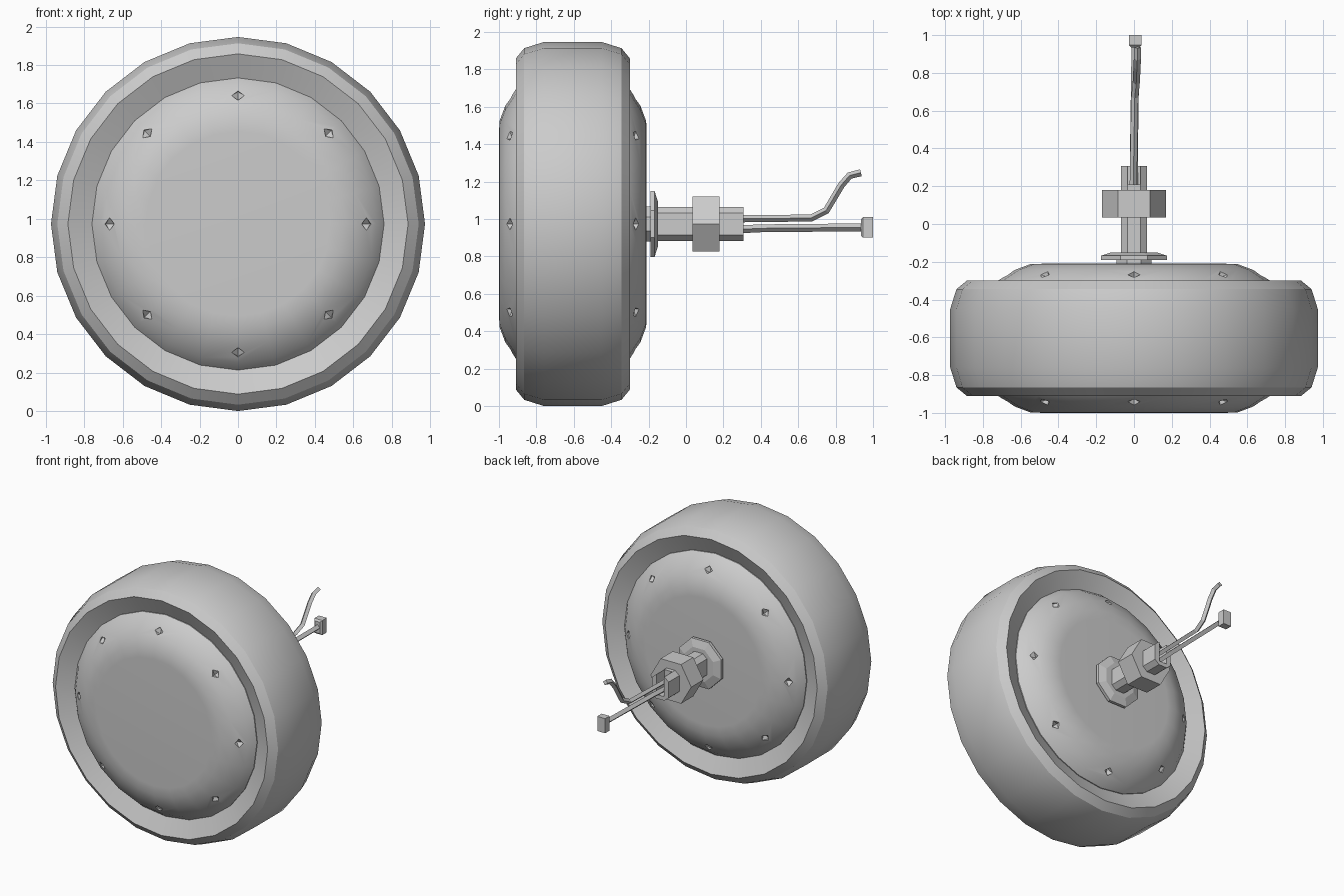
import bpy, bmesh, math
from mathutils import Vector, Matrix

cube = bpy.data.objects.get("Cube")
if cube:
    bpy.data.objects.remove(cube, do_unlink=True)

AXIS_Z = 0.973   # height of the wheel axis
MID_Y = -0.605   # middle plane of the wheel

grey = bpy.data.materials.new("plain_grey")
grey.use_nodes = True
GREY = (0.6, 0.6, 0.6, 1)
grey.diffuse_color = GREY
grey.node_tree.nodes["Principled BSDF"].inputs["Base Color"].default_value = GREY


def finish(name, bm, at_axis=True):
    """Turn a bmesh into a grey object on the wheel axis."""
    bmesh.ops.recalc_face_normals(bm, faces=bm.faces)
    mesh = bpy.data.meshes.new(name)
    bm.to_mesh(mesh)
    bm.free()
    mesh.materials.append(grey)
    obj = bpy.data.objects.new(name, mesh)
    bpy.context.collection.objects.link(obj)
    if at_axis:
        obj.location.z = AXIS_Z
    return obj


def activate(obj):
    bpy.ops.object.select_all(action='DESELECT')
    obj.select_set(True)
    bpy.context.view_layer.objects.active = obj


def smooth(obj, degrees=30):
    activate(obj)
    bpy.ops.object.shade_smooth_by_angle(angle=math.radians(degrees))


def lathe(name, profile, sides, closed=False, turn=0.0):
    """Spin (radius, y) points about the y axis."""
    bm = bmesh.new()
    verts = [bm.verts.new((r, y, 0)) for r, y in profile]
    pairs = list(zip(verts, verts[1:]))
    if closed:
        pairs.append((verts[-1], verts[0]))
    edges = [bm.edges.new(p) for p in pairs]
    bmesh.ops.spin(bm, geom=verts + edges, axis=(0, 1, 0), cent=(0, 0, 0),
                   angle=math.tau, steps=sides)
    bmesh.ops.remove_doubles(bm, verts=bm.verts, dist=0.0005)
    bmesh.ops.rotate(bm, verts=bm.verts, matrix=Matrix.Rotation(turn, 3, 'Y'))
    return finish(name, bm)


def box(bm, low, high):
    low, high = Vector(low), Vector(high)
    made = bmesh.ops.create_cube(bm, size=1)["verts"]
    for v in made:
        v.co = (low + high) / 2 + v.co * (high - low)
    return made


def carve(target, cutter):
    """Cut one object out of another, then discard the cutter."""
    cutter.hide_render = True
    mod = target.modifiers.new("cut", 'BOOLEAN')
    mod.operation = 'DIFFERENCE'
    mod.solver = 'EXACT'
    mod.object = cutter
    activate(target)
    bpy.ops.object.modifier_apply(modifier=mod.name)
    bpy.data.objects.remove(cutter, do_unlink=True)


def mirrored(half):
    """Complete a front profile with its reflection in the wheel plane."""
    return half + [(r, 2 * MID_Y - y) for r, y in reversed(half)]


# Tyre with bevelled shoulders and dished side rings
tyre = lathe("tyre", mirrored([(0.73, -0.84), (0.885, -0.91), (0.94, -0.865),
                               (0.973, -0.76)]), 24, closed=True)
smooth(tyre)

# Domed hub drum
hub = lathe("hub", mirrored([(0, -1.0), (0.48, -1.0), (0.55, -0.997), (0.63, -0.967),
                             (0.72, -0.91), (0.76, -0.86)]), 24)

# Diamond shaped bolt dents on both faces of the hub
bm = bmesh.new()
for side in (-1, 1):
    for i in range(8):
        spot = (Matrix.Rotation(i * math.tau / 8, 4, 'Y')
                @ Matrix.Translation((0.668, MID_Y + side * 0.338, 0))
                @ Matrix.Rotation(side * math.radians(30), 4, 'Z')
                @ Matrix.Rotation(math.radians(90), 4, 'X'))
        for flip in (0, math.pi):
            bmesh.ops.create_cone(bm, segments=4, radius1=0.034, radius2=0, depth=0.04,
                                  matrix=spot @ Matrix.Rotation(flip, 4, 'X')
                                  @ Matrix.Translation((0, 0, 0.02)))
bmesh.ops.remove_doubles(bm, verts=bm.verts, dist=0.0005)
# drop the shared inner squares so each dent cutter is one closed solid
bmesh.ops.delete(bm, geom=[f for f in bm.faces if len(f.verts) == 4], context='FACES_ONLY')
carve(hub, finish("dent_cutter", bm))
smooth(hub)

# Axle washer with its collar
lathe("washer", [(0, -0.22), (0.1, -0.22), (0.1, -0.19), (0.19, -0.19), (0.19, -0.168),
                 (0.13, -0.15), (0, -0.15)], 8, turn=math.pi / 8)

# Flat sided axle, slotted at its end for the cables
bm = bmesh.new()
outline = [(0.07, -0.06), (0.07, 0.06), (0.035, 0.09),
           (-0.035, 0.09), (-0.07, 0.06), (-0.07, -0.06), (-0.035, -0.09), (0.035, -0.09)]
face = bm.faces.new([bm.verts.new((x, -0.17, z)) for x, z in outline])
new = bmesh.ops.extrude_face_region(bm, geom=[face])["geom"]
bmesh.ops.translate(bm, vec=(0, 0.477, 0), verts=[g for g in new if isinstance(g, bmesh.types.BMVert)])
axle = finish("axle", bm)
bm = bmesh.new()
box(bm, (-0.032, 0.21, -0.06), (0.032, 0.4, 0.2))
carve(axle, finish("slot_cutter", bm))

# Hexagonal nut
lathe("axle_nut", [(0, 0.035), (0.17, 0.035), (0.17, 0.18), (0, 0.18)], 6)


def cable(name, points, radius):
    curve = bpy.data.curves.new(name, 'CURVE')
    curve.dimensions = '3D'
    curve.bevel_depth = radius
    curve.bevel_resolution = 0
    curve.use_fill_caps = True
    line = curve.splines.new('POLY')
    line.points.add(len(points) - 1)
    for p, co in zip(line.points, points):
        p.co = (*co, 1)
    obj = bpy.data.objects.new(name, curve)
    bpy.context.collection.objects.link(obj)
    activate(obj)
    bpy.ops.object.convert(target='MESH')
    mesh = bpy.context.object.data
    mesh.materials.clear()
    mesh.materials.append(grey)
    mesh.shade_flat()


# Straight cable to the plug, and a loose one bending upwards
cable("plug_cable", [(0.0, 0.2, 0.94), (0.0, 0.4, 0.95), (0.008, 0.94, 0.955)], 0.021)
cable("loose_cable", [(-0.004, 0.2, 1.0), (0.004, 0.67, 1.005), (0.012, 0.75, 1.045),
                      (0.016, 0.83, 1.18), (0.018, 0.875, 1.232), (0.018, 0.935, 1.247)], 0.019)

# Plug
bm = bmesh.new()
box(bm, (-0.026, 0.935, 0.9), (0.04, 1.0, 1.01))
bmesh.ops.bevel(bm, geom=[e for e in bm.edges if all(v.co.y < 0.95 for v in e.verts)],
                offset=0.012, segments=1, affect='EDGES')
finish("plug", bm, at_axis=False)
